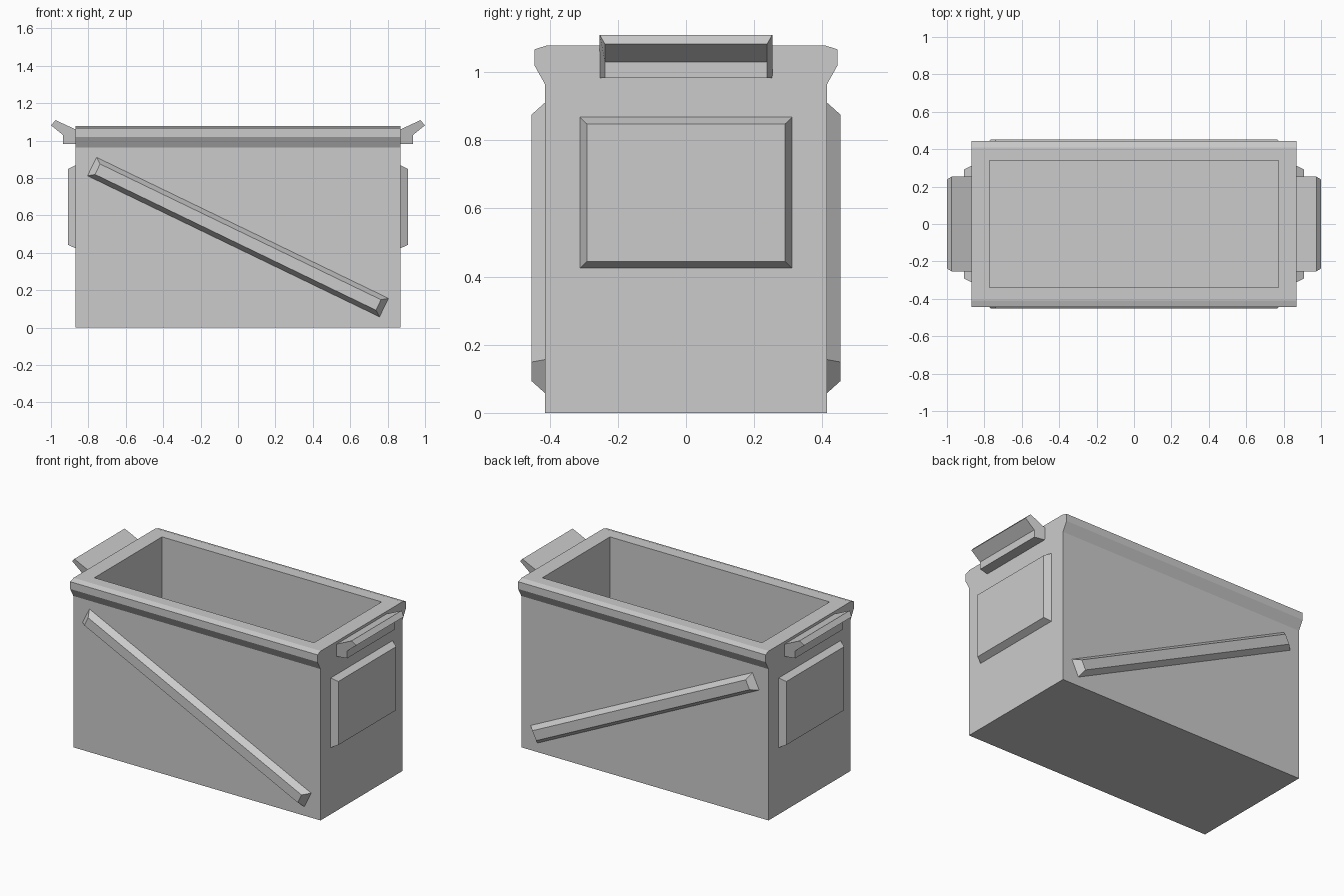
import bpy, bmesh
from mathutils import Vector

if "Cube" in bpy.data.objects:
    bpy.data.objects.remove(bpy.data.objects["Cube"])


def loft(name, loop_a, loop_b):
    """Closed solid between two matching point loops."""
    bm = bmesh.new()
    a = [bm.verts.new(p) for p in loop_a]
    b = [bm.verts.new(p) for p in loop_b]
    n = len(a)
    bm.faces.new(a)
    bm.faces.new(b[::-1])
    for i in range(n):
        j = (i + 1) % n
        bm.faces.new((a[j], a[i], b[i], b[j]))
    return finish(name, bm)


def finish(name, bm):
    bmesh.ops.recalc_face_normals(bm, faces=bm.faces[:])
    mesh = bpy.data.meshes.new(name)
    bm.to_mesh(mesh)
    bm.free()
    ob = bpy.data.objects.new(name, mesh)
    bpy.context.collection.objects.link(ob)
    return ob


def rect(w, h, cz=0.0):
    return [(-w, cz - h), (w, cz - h), (w, cz + h), (-w, cz + h)]


# Box body: one cross-section with flared lips, run along x
half = [(0.413, 0), (0.413, 0.963), (0.445, 1.02), (0.445, 1.066), (0.41, 1.077)]
section = half + [(-y, z) for y, z in reversed(half)]
body = loft("box_body", [(-0.87, y, z) for y, z in section],
            [(0.87, y, z) for y, z in section])

# Open cavity sunk into the top face
bm = bmesh.new()
bm.from_mesh(body.data)
top = max(bm.faces, key=lambda f: (f.normal.z > 0.99) * f.calc_center_median().z)
bmesh.ops.inset_region(bm, faces=[top], thickness=0.07)
for v in top.verts:
    v.co.x = 0.773 if v.co.x > 0 else -0.773
    v.co.y = 0.34 if v.co.y > 0 else -0.34
walls = bmesh.ops.extrude_discrete_faces(bm, faces=[top])
for v in walls["faces"][0].verts:
    v.co.z = 0.08
bmesh.ops.recalc_face_normals(bm, faces=bm.faces[:])
bm.to_mesh(body.data)
bm.free()

# Diagonal bevelled ribs on front and back
along = Vector((1.567, -0.757)).normalized()
across = Vector((-along.y, along.x))


def rib_loop(length, width, y):
    pts = [along * u + across * v for u, v in rect(length, width)]
    return [(p.x, y, p.y + 0.484) for p in pts]


for s, side in ((-1, "front"), (1, "back")):
    loft(side + "_diagonal_rib", rib_loop(0.871, 0.058, s * 0.408),
         rib_loop(0.834, 0.031, s * 0.453))

# Handle section (x, z, half width), narrower along its outer edges
handle = [(0.865, 0.982, 0.253), (0.935, 0.982, 0.238), (0.935, 1.029, 0.238),
          (1.0, 1.082, 0.238), (0.975, 1.109, 0.253), (0.865, 1.058, 0.253)]

for s, side in ((-1, "left"), (1, "right")):
    # Raised end panel
    loft(side + "_end_panel", [(s * 0.865, y, z) for y, z in rect(0.314, 0.224, 0.646)],
         [(s * 0.91, y, z) for y, z in rect(0.291, 0.202, 0.646)])
    # Lifting handle under the rim
    loft(side + "_handle", [(s * x, -w, z) for x, z, w in handle],
         [(s * x, w, z) for x, z, w in handle])
